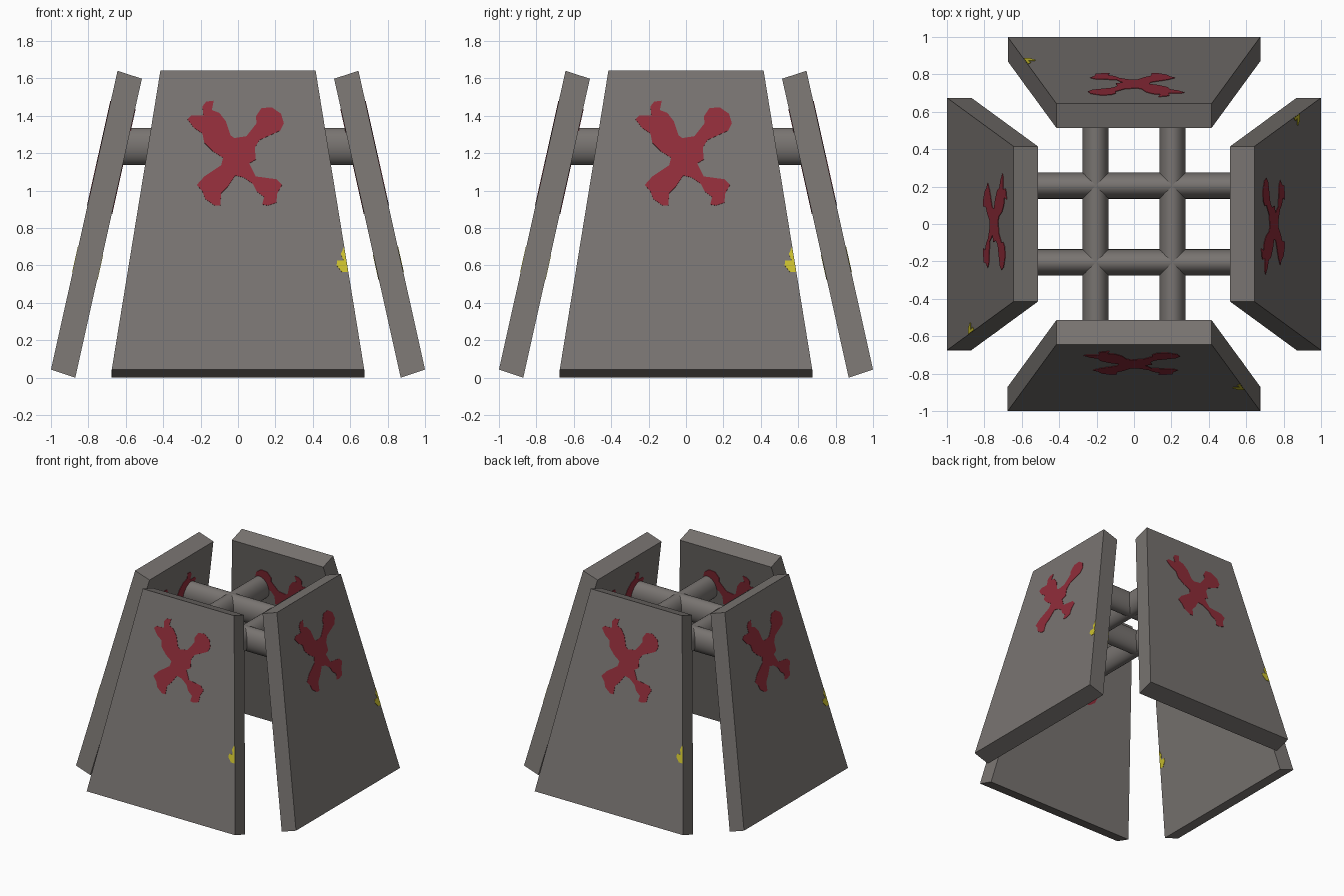
import bpy, bmesh, math
from mathutils import Matrix, Vector

if "Cube" in bpy.data.objects:
    bpy.data.objects.remove(bpy.data.objects["Cube"])


def material(name, rgb):
    m = bpy.data.materials.new(name)
    m.diffuse_color = (*rgb, 1)
    m.use_nodes = True
    m.node_tree.nodes["Principled BSDF"].inputs["Base Color"].default_value = m.diffuse_color
    return m


CONCRETE = material("grey concrete", (0.19, 0.175, 0.165))
RED = material("red paint", (0.28, 0.026, 0.042))
YELLOW = material("yellow paint", (0.6, 0.53, 0.028))

# Front slab frame: outer face leans back, thickness runs inwards
BASE = Vector((0, -1, 0.043))
LEAN = Vector((0, 0.356, 1.598))
DEPTH = Vector((0, 0.13, -0.043))


def slab(name, outline, d0, d1, turn, mat):
    """Extrude an (x, z) outline drawn on the outer face from depth d0 to d1."""
    bm = bmesh.new()
    spin = Matrix.Rotation(turn, 3, 'Z')
    face = bm.faces.new([bm.verts.new(
        spin @ (BASE + Vector((x, 0, 0)) + LEAN * ((z - BASE.z) / LEAN.z) + DEPTH * d0))
        for x, z in outline])
    ext = bmesh.ops.extrude_face_region(bm, geom=[face], use_keep_orig=True)
    verts = [v for v in ext["geom"] if isinstance(v, bmesh.types.BMVert)]
    bmesh.ops.translate(bm, verts=verts, vec=spin @ (DEPTH * (d1 - d0)))
    bmesh.ops.recalc_face_normals(bm, faces=bm.faces)
    mesh = bpy.data.meshes.new(name)
    bm.to_mesh(mesh)
    bm.free()
    mesh.materials.append(mat)
    bpy.context.collection.objects.link(bpy.data.objects.new(name, mesh))


PANEL = [(-0.675, 0.043), (0.675, 0.043), (0.415, 1.641), (-0.415, 1.641)]
# Ragged painted cross, (x, z)
CROSS = [(-.27, 1.38), (-.25, 1.40), (-.185, 1.40), (-.19, 1.45), (-.17, 1.475),
         (-.13, 1.48), (-.14, 1.43), (-.10, 1.415), (-.065, 1.37), (-.04, 1.295),
         (-.02, 1.28), (.045, 1.29), (.10, 1.36), (.095, 1.395), (.125, 1.44),
         (.18, 1.445), (.23, 1.41), (.245, 1.36), (.225, 1.32), (.115, 1.27),
         (.09, 1.23), (.095, 1.165), (.06, 1.145), (.095, 1.075), (.205, 1.06),
         (.235, 1.03), (.21, .985), (.205, .935), (.16, .92), (.13, .925),
         (.14, .965), (.10, .995), (.08, 1.035), (.03, 1.07), (-.015, 1.08),
         (-.055, 1.02), (-.09, .985), (-.095, .92), (-.125, .92), (-.175, .955),
         (-.19, .995), (-.22, 1.03), (-.18, 1.075), (-.09, 1.135), (-.08, 1.175),
         (-.135, 1.21), (-.18, 1.255), (-.19, 1.305), (-.235, 1.335)]
# Yellow chip on the slab's edge
CHIP = [(.567, .70), (.589, .565), (.555, .565), (.527, .60), (.53, .625),
        (.565, .625), (.55, .66)]

# Four slabs with paint on the outer and inner faces
for i, side in enumerate(("front", "right", "back", "left")):
    turn = i * math.pi / 2
    slab(side + "_slab", PANEL, 0, 1, turn, CONCRETE)
    for where, d0, d1 in (("outer", -0.02, 0.01), ("inner", 0.99, 1.02)):
        slab(f"{side}_{where}_cross", CROSS, d0, d1, turn, RED)
        slab(f"{side}_{where}_chip", CHIP, d0, d1, turn, YELLOW)

# Crossing oval connecting pipes, ending inside the slabs
for axis, turn in (("x", 0), ("y", math.pi / 2)):
    for s in (-1, 1):
        off = Vector((0, s * 0.205, 0)) if axis == "x" else Vector((s * 0.205, 0, 0))
        bpy.ops.mesh.primitive_cylinder_add(vertices=32, radius=1, depth=1.28)
        pipe = bpy.context.object
        pipe.name = f"pipe_{axis}_{'low' if s < 0 else 'high'}"
        pipe.data.transform(Matrix.Translation(off + Vector((0, 0, 1.237)))
                            @ Matrix.Rotation(turn, 4, 'Z')
                            @ Matrix.Diagonal((1, 0.07, 0.099, 1))
                            @ Matrix.Rotation(math.pi / 2, 4, 'Y'))
        pipe.data.materials.append(CONCRETE)
        bpy.ops.object.shade_smooth_by_angle(angle=math.radians(40))
